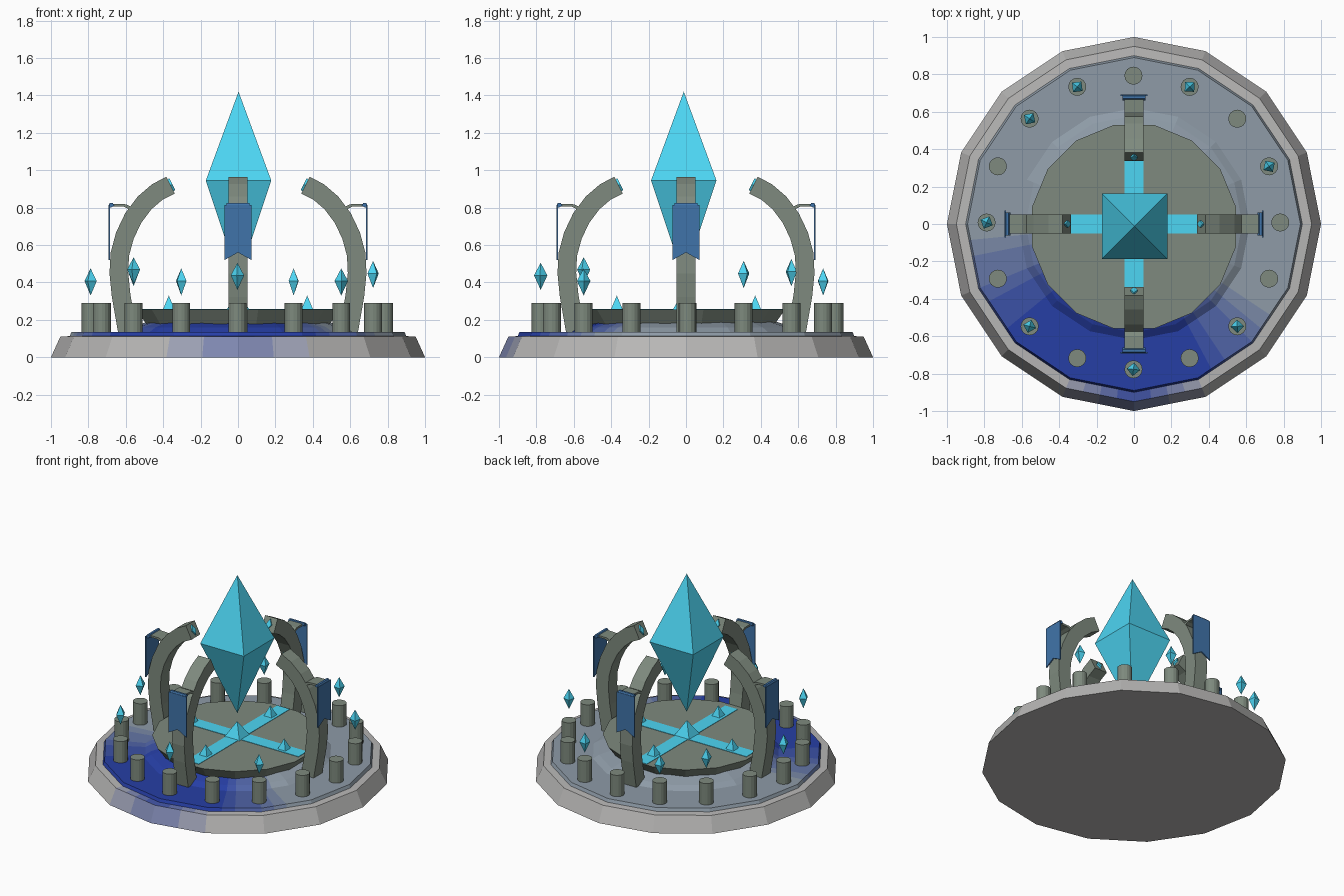
import bpy, bmesh, math
from mathutils import Matrix, Vector

if "Cube" in bpy.data.objects:
    bpy.data.objects.remove(bpy.data.objects["Cube"])


def material(name, r, g, b):
    m = bpy.data.materials.new(name)
    lin = [((c / 255 + 0.055) / 1.055) ** 2.4 for c in (r, g, b)]
    m.diffuse_color = (*lin, 1)
    m.use_nodes = True
    m.node_tree.nodes["Principled BSDF"].inputs["Base Color"].default_value = m.diffuse_color
    return m


STONE = material("stone", 126, 138, 126)
CYAN = material("crystal_cyan", 77, 214, 244)
CLOTH = material("banner_blue", 64, 116, 170)


def finish(name, bm, mats):
    bmesh.ops.recalc_face_normals(bm, faces=bm.faces[:])
    me = bpy.data.meshes.new(name)
    bm.to_mesh(me)
    bm.free()
    for m in mats:
        me.materials.append(m)
    ob = bpy.data.objects.new(name, me)
    bpy.context.collection.objects.link(ob)
    return ob


def prism(name, pts, vec, mat, turn=0.0):
    """Extrude a closed outline along vec, then turn it about z."""
    bm = bmesh.new()
    f = bm.faces.new([bm.verts.new(p) for p in pts])
    ext = bmesh.ops.extrude_face_region(bm, geom=[f], use_keep_orig=True)
    top = [g for g in ext["geom"] if isinstance(g, bmesh.types.BMVert)]
    bmesh.ops.translate(bm, verts=top, vec=vec)
    bm.transform(Matrix.Rotation(turn, 4, 'Z'))
    return finish(name, bm, [mat])


def cone(name, n, r1, r2, z0, z1, mat, xy=(0, 0), turn=0.0):
    bm = bmesh.new()
    bmesh.ops.create_cone(bm, cap_ends=True, segments=n, radius1=r1, radius2=r2, depth=z1 - z0)
    bm.transform(Matrix.Translation((*xy, (z0 + z1) / 2)) @ Matrix.Rotation(turn, 4, 'Z'))
    return finish(name, bm, [mat])


def crystal(name, x, y, z0, zm, z1, r, turn):
    bm = bmesh.new()
    ring = [bm.verts.new((x + r * math.cos(turn + k * math.pi / 2),
                          y + r * math.sin(turn + k * math.pi / 2), zm)) for k in range(4)]
    for z in (z0, z1):
        tip = bm.verts.new((x, y, z))
        for k in range(4):
            bm.faces.new((ring[k], ring[(k + 1) % 4], tip))
    return finish(name, bm, [CYAN])


# 16-sided base with painted ground, blue toward the front
LEVELS = 6
mix = lambda a, b, t: [p + (q - p) * t for p, q in zip(a, b)]
blue = (38, 62, 165)
mats = [material(f"ground_{i}", *mix((142, 155, 167), blue, i / (LEVELS - 1))) for i in range(LEVELS)]
mats += [material(f"rim_{i}", *mix((184, 183, 182), blue, i / (LEVELS - 1))) for i in range(LEVELS)]
profile = [(1, 0), (.95, .11), (.9, .113), (.89, .135), (.74, .135), (.62, .135), (.58, .16), (.45, .2)]
SUB = 4


def ring_point(i, r, z):
    s, t = divmod(i, SUB)
    a, b = (Vector((math.cos(k * math.pi / 8), math.sin(k * math.pi / 8), 0)) for k in (s, s + 1))
    return a.lerp(b, t / SUB) * r + Vector((0, 0, z))


bm = bmesh.new()
N = 16 * SUB
rings = [[bm.verts.new(ring_point(i, r, z)) for i in range(N)] for r, z in profile]
for j in range(len(rings) - 1):
    for i in range(N):
        k = (i + 1) % N
        f = bm.faces.new((rings[j][i], rings[j][k], rings[j + 1][k], rings[j + 1][i]))
        deg = (i + .5) * 360 / N
        rim = j < 2
        if rim:
            w = (26 - abs(deg - 270)) / 24 * (.5 if j == 0 else .9)
        else:
            w = (76 - abs(deg - 257)) / 40
        f.material_index = round(max(0, min(1, w)) * (LEVELS - 1)) + (LEVELS if rim else 0)
bm.faces.new(rings[-1])
bm.faces.new(rings[0]).material_index = LEVELS
finish("base", bm, mats)

# Raised platform with glowing cross
cone("platform", 16, .48, .555, .15, .255, STONE, (0, -.015), math.pi / 16)
for k, name in enumerate(("cross_strip_x", "cross_strip_y")):
    prism(name, [(-.52, -.05, .25), (.52, -.05, .25), (.52, .05, .25), (-.52, .05, .25)],
          (0, 0, .008), CYAN, k * math.pi / 2)
cone("centre_shard", 4, .085, 0, .255, .36, CYAN, (0, -.01), math.pi / 4)

# Four curved arches, each with tip gem, floor shard, bracket and banner
path = [Vector(p) for p in ((.36, .92), (.43, .885), (.5, .825), (.56, .745), (.605, .65),
                            (.632, .55), (.637, .45), (.625, .33), (.59, .13))]
outer, inner = [], []
for i, p in enumerate(path):
    d = (path[min(i + 1, len(path) - 1)] - path[max(i - 1, 0)]).normalized()
    n = Vector((-d.y, d.x)) * .05
    outer.append(p + n)
    inner.append(p - n)
arch = [(p.x, -.05, p.y) for p in outer + inner[::-1]]
bracket = [(r, -.05, z) for r, z in ((.56, .8), (.6, .818), (.665, .82), (.665, .805), (.61, .805), (.58, .79))]
fold = [(r, -.062, z) for r, z in ((.66, .81), (.67, .825), (.685, .825), (.693, .81), (.693, .795))]
banner = [(.685, y, z) for y, z in ((-.072, .815), (.072, .815), (.072, .52), (0, .56), (-.072, .52))]
for k, side in enumerate(("right", "back", "left", "front")):
    a = k * math.pi / 2
    prism(f"{side}_arch", arch, (0, .1, 0), STONE, a)
    prism(f"{side}_bracket", bracket, (0, .1, 0), STONE, a)
    prism(f"{side}_banner_fold", fold, (0, .124, 0), CLOTH, a)
    prism(f"{side}_banner", banner, (.008, 0, 0), CLOTH, a)
    gem = [(.36 + u * .45, v, .92 + u * .9) for u, v in ((-.035, 0), (0, -.02), (.035, 0), (0, .02))]
    prism(f"{side}_tip_gem", gem, (-.009, 0, .005), CYAN, a)
    cone(f"{side}_floor_shard", 4, .045, 0, .255, .33, CYAN,
         (.37 * math.cos(a), .37 * math.sin(a)), a + math.pi / 4)

# Ring of posts; some carry a floating crystal (post index: crystal bottom)
floating = {1: .37, 3: .33, 5: .33, 6: .38, 8: .33, 10: .39, 12: .36, 14: .33}
for i in range(16):
    a = i * math.pi / 8
    x, y = .785 * math.cos(a) - .003, .785 * math.sin(a) + .008
    cone(f"post_{i}", 16, .048, .048, .12, .29, STONE, (x, y))
    if i in floating:
        z = floating[i]
        crystal(f"floating_crystal_{i}", x, y, z, z + .078, z + .145, .036, .5 + i * .08)

# Large central crystal
crystal("central_crystal", .003, -.012, .42, .945, 1.42, .175 * math.sqrt(2), math.pi / 4)
